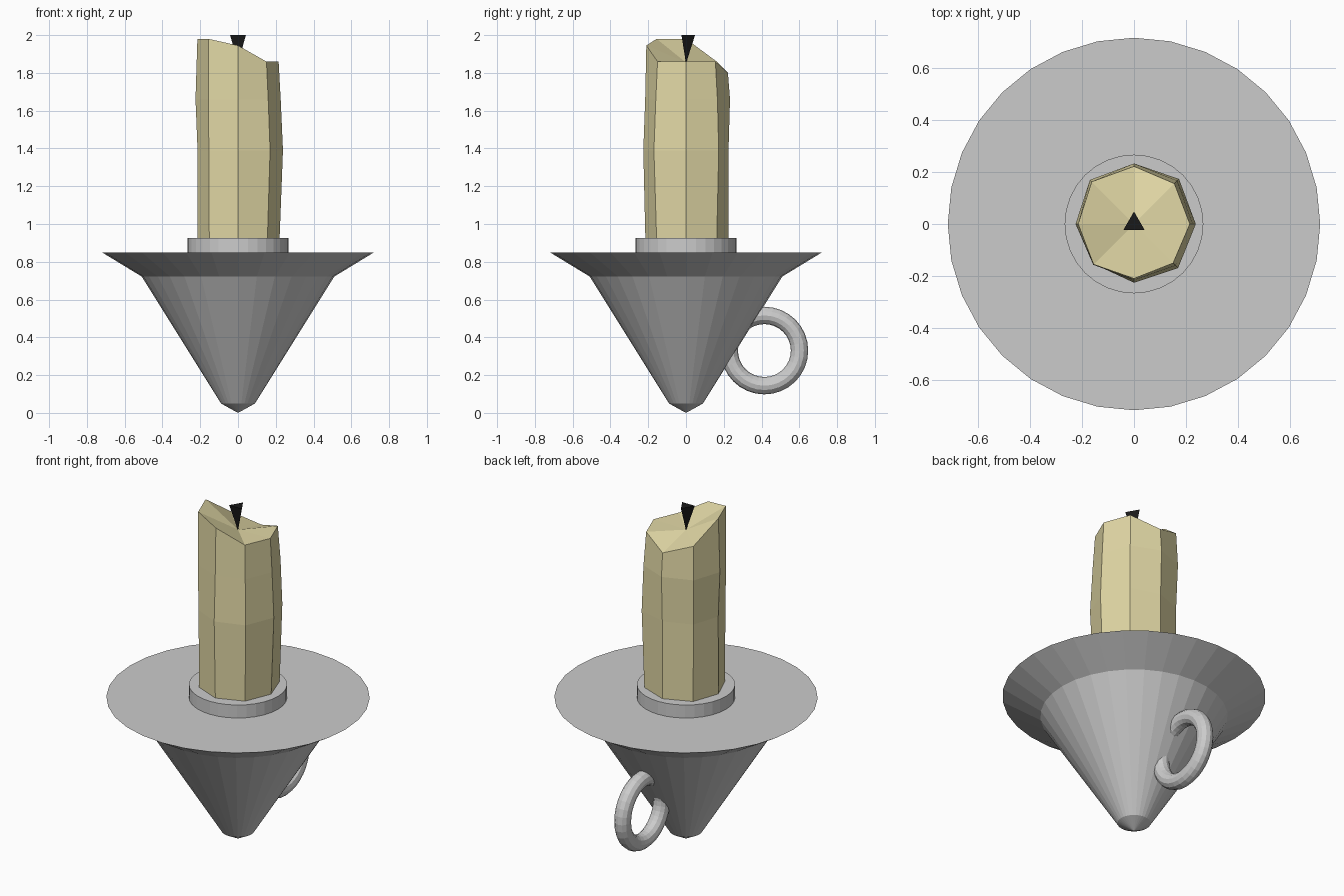
import bpy, bmesh
from math import sin, cos, pi, radians

if "Cube" in bpy.data.objects:
    bpy.data.objects.remove(bpy.data.objects["Cube"])


def make_object(name, bm, mat=None):
    bmesh.ops.recalc_face_normals(bm, faces=bm.faces)
    mesh = bpy.data.meshes.new(name)
    bm.to_mesh(mesh)
    bm.free()
    obj = bpy.data.objects.new(name, mesh)
    bpy.context.collection.objects.link(obj)
    if mat:
        mesh.materials.append(mat)
    return obj


def material(name, color):
    mat = bpy.data.materials.new(name)
    mat.diffuse_color = (*color, 1)
    mat.use_nodes = True
    mat.node_tree.nodes["Principled BSDF"].inputs["Base Color"].default_value = mat.diffuse_color
    return mat


def loft(bm, rings, bottom=None, top=None):
    """Skin rings of points; close each end with a fan to a point, or a flat cap."""
    loops = [[bm.verts.new(p) for p in ring] for ring in rings]
    n = len(loops[0])
    for a, b in zip(loops, loops[1:]):
        for i in range(n):
            j = (i + 1) % n
            bm.faces.new((a[i], a[j], b[j], b[i]))
    for loop, tip in ((loops[0], bottom), (loops[-1], top)):
        if tip is None:
            bm.faces.new(loop)
        else:
            v = bm.verts.new((0, 0, tip))
            for i in range(n):
                bm.faces.new((loop[i], loop[(i + 1) % n], v))


def circle(r, z, n=32, start=0.0):
    return [(r * cos(start + 2 * pi * i / n), r * sin(start + 2 * pi * i / n), z)
            for i in range(n)]


# Conical holder with flared drip tray
bm = bmesh.new()
loft(bm, [circle(r, z) for r, z in ((0.09, 0.05), (0.51, 0.722), (0.717, 0.848))], bottom=0.0)
make_object("holder_cone", bm)

# Collar under the candle
bm = bmesh.new()
loft(bm, [circle(0.267, 0.84), circle(0.267, 0.926)])
make_object("candle_collar", bm)

# Finger ring at the back
bm = bmesh.new()
major, minor, seg, sides = 0.186, 0.046, 32, 12
ring = [[bm.verts.new((minor * sin(2 * pi * j / sides),
                       0.415 + (major + minor * cos(2 * pi * j / sides)) * cos(2 * pi * i / seg),
                       0.33 + (major + minor * cos(2 * pi * j / sides)) * sin(2 * pi * i / seg)))
         for j in range(sides)] for i in range(seg)]
for i in range(seg):
    a, b = ring[i], ring[(i + 1) % seg]
    for j in range(sides):
        k = (j + 1) % sides
        bm.faces.new((a[j], a[k], b[k], b[j]))
make_object("finger_ring", bm)

# Uneven eight-sided candle: radius per corner at each level, slanted melted top
levels = [
    ([0.92] * 8, (0.22, 0.23, 0.225, 0.225, 0.215, 0.215, 0.215, 0.22)),
    ([1.39] * 8, (0.238, 0.245, 0.225, 0.23, 0.214, 0.218, 0.226, 0.24)),
    ([1.66] * 8, (0.226, 0.235, 0.233, 0.24, 0.225, 0.222, 0.216, 0.226)),
    ((1.86, 1.86, 1.80, 1.86, 1.98, 1.98, 1.945, 1.86),
     (0.215, 0.22, 0.222, 0.23, 0.215, 0.22, 0.21, 0.213)),
]
bm = bmesh.new()
loft(bm, [[(r * cos(i * pi / 4), r * sin(i * pi / 4), z)
           for i, (z, r) in enumerate(zip(zs, rs))] for zs, rs in levels], top=1.855)
make_object("candle", bm, material("wax", (0.76, 0.69, 0.38)))

# Three-sided wick, widening upward
bm = bmesh.new()
loft(bm, [circle(0.048, 2.0, 3, radians(90))][::-1], bottom=1.85)
bm.faces.new([v for v in bm.verts if v.co.z > 1.99]) if len(bm.faces) < 4 else None
make_object("wick", bm, material("burnt_wick", (0.01, 0.01, 0.01)))
